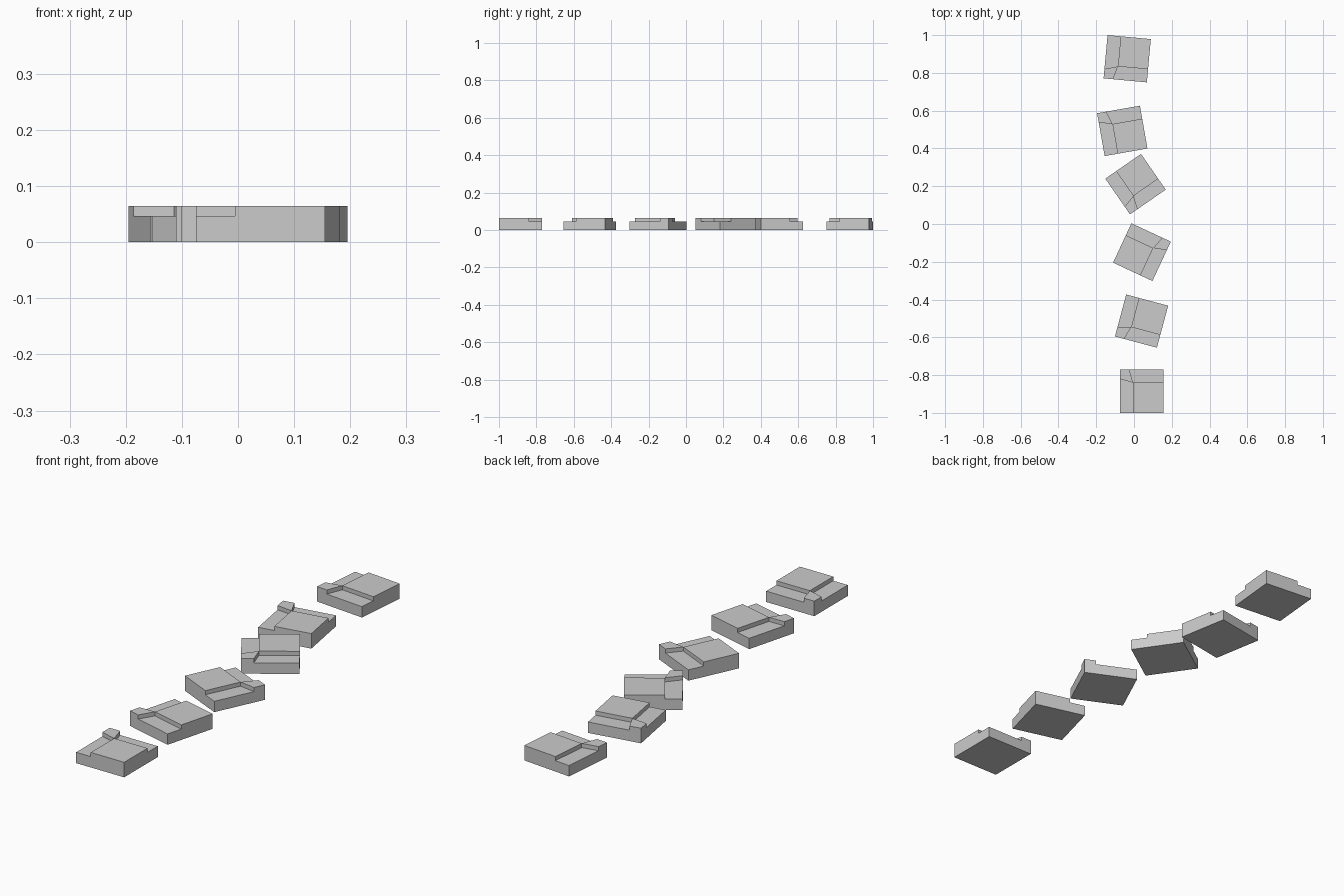
import bpy, bmesh
from math import radians

if "Cube" in bpy.data.objects:
    bpy.data.objects.remove(bpy.data.objects["Cube"])

H = 0.115            # half width of a tile
I = H - 0.07         # strip boundary, from the centre
C = H - 0.05         # where the corner block meets the tile edge
LOW, HIGH = 0.047, 0.065


def corner_tile_mesh():
    """Square tile with two recessed strips, a raised field and a raised corner."""
    bm = bmesh.new()
    v = {k: bm.verts.new((x, y, LOW)) for k, (x, y) in {
        'inner': (-I, I), 'corner': (-H, H), 'top': (-C, H), 'left': (-H, C),
        'tr': (H, H), 'r': (H, I), 'br': (H, -H), 'b': (-I, -H), 'bl': (-H, -H)}.items()}

    def face(*keys):
        return bm.faces.new([v[k] for k in keys])

    # recessed strips
    face('inner', 'r', 'tr', 'top')
    face('bl', 'b', 'inner', 'left')
    # raised field and corner block
    raised = [face('inner', 'b', 'br', 'r'), face('left', 'inner', 'top', 'corner')]

    # side walls and underside
    rim = [e for e in bm.edges if e.is_boundary]
    out = bmesh.ops.extrude_edge_only(bm, edges=rim)['geom']
    for p in out:
        if isinstance(p, bmesh.types.BMVert):
            p.co.z = 0
    bottom = [e for e in out if isinstance(e, bmesh.types.BMEdge)
              and all(p.co.z == 0 for p in e.verts)]
    bmesh.ops.edgeloop_fill(bm, edges=bottom)

    # lift the raised areas
    for f in bmesh.ops.extrude_discrete_faces(bm, faces=raised)['faces']:
        for p in f.verts:
            p.co.z = HIGH
    bmesh.ops.recalc_face_normals(bm, faces=bm.faces[:])
    bmesh.ops.dissolve_limit(bm, angle_limit=radians(1), verts=bm.verts[:], edges=bm.edges[:])

    me = bpy.data.meshes.new("corner_tile")
    bm.to_mesh(me)
    bm.free()
    return me


# winding row of tiles: x, y, turn in degrees
tile = corner_tile_mesh()
for n, (x, y, turn) in enumerate([
        (0.04, -0.885, 0), (0.04, -0.514, 75), (0.042, -0.149, -115),
        (0.008, 0.211, 124.7), (-0.062, 0.493, 10), (-0.036, 0.875, 84.7)], 1):
    ob = bpy.data.objects.new(f"corner_tile_{n}", tile)
    ob.location = (x, y, 0)
    ob.rotation_euler.z = radians(turn)
    bpy.context.collection.objects.link(ob)
